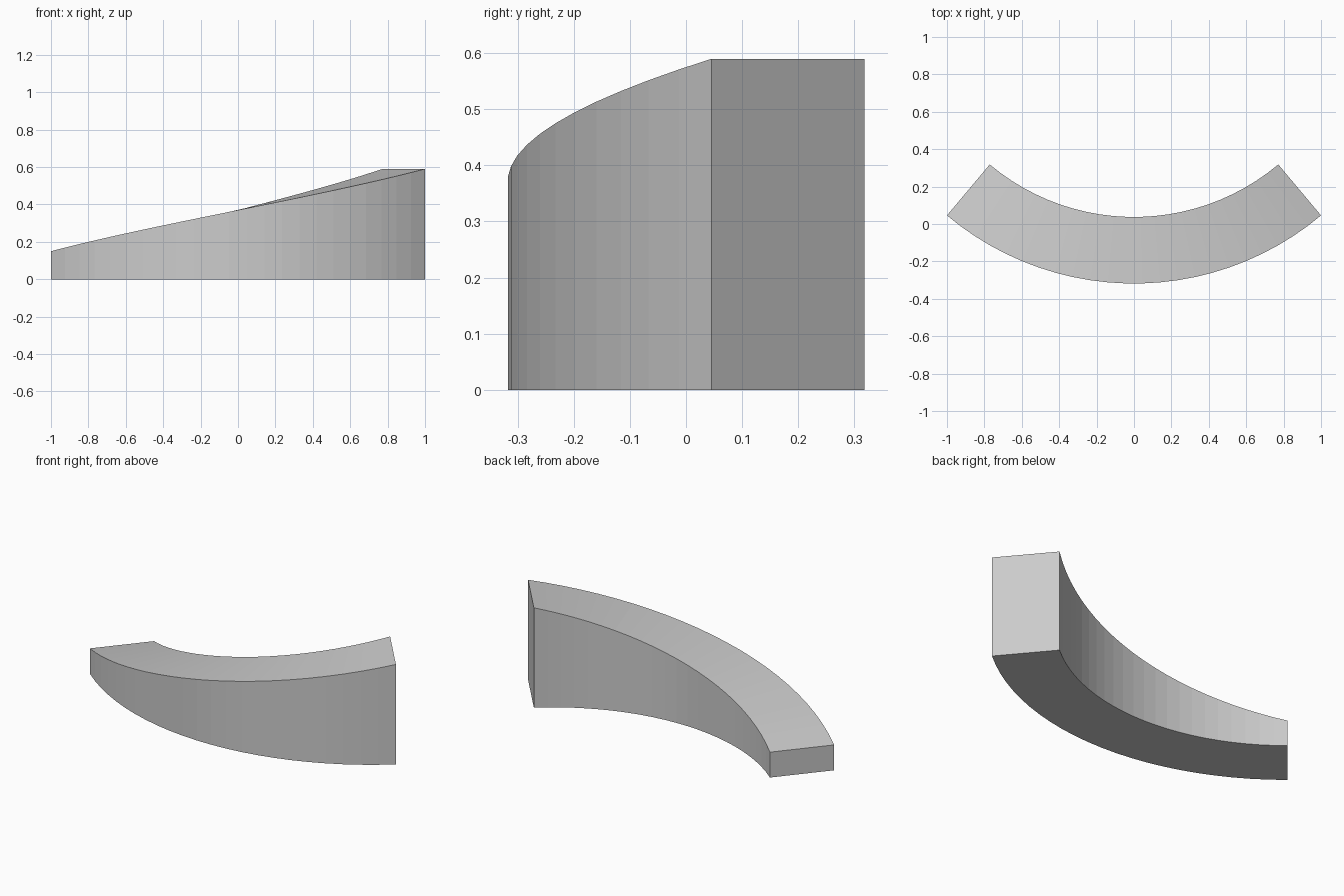
import bpy, bmesh
from math import sin, cos, radians

if "Cube" in bpy.data.objects:
    bpy.data.objects.remove(bpy.data.objects["Cube"])

SEGMENTS = 23
HALF_ANGLE = radians(40)
R_OUT = 1 / sin(HALF_ANGLE)
R_IN = 1.2
CENTRE_Y = (R_OUT + R_IN * cos(HALF_ANGLE)) / 2
LOW, HIGH = 0.15, 0.59

bm = bmesh.new()

# Rectangular cross-sections swept along the arc, rising from left to right
rings = []
for i in range(SEGMENTS + 1):
    t = i / SEGMENTS
    a = HALF_ANGLE * (2 * t - 1)
    h = LOW + (HIGH - LOW) * t
    rings.append([bm.verts.new((r * sin(a), CENTRE_Y - r * cos(a), z))
                  for r, z in ((R_OUT, 0), (R_OUT, h), (R_IN, h), (R_IN, 0))])

# Side walls, slope and underside
for a, b in zip(rings, rings[1:]):
    for k in range(4):
        n = (k + 1) % 4
        bm.faces.new((a[k], b[k], b[n], a[n]))

# End caps
bm.faces.new(rings[0])
bm.faces.new(rings[-1][::-1])
bmesh.ops.recalc_face_normals(bm, faces=bm.faces[:])

mesh = bpy.data.meshes.new("curved_ramp")
bm.to_mesh(mesh)
bm.free()
bpy.context.collection.objects.link(bpy.data.objects.new("curved_ramp", mesh))
